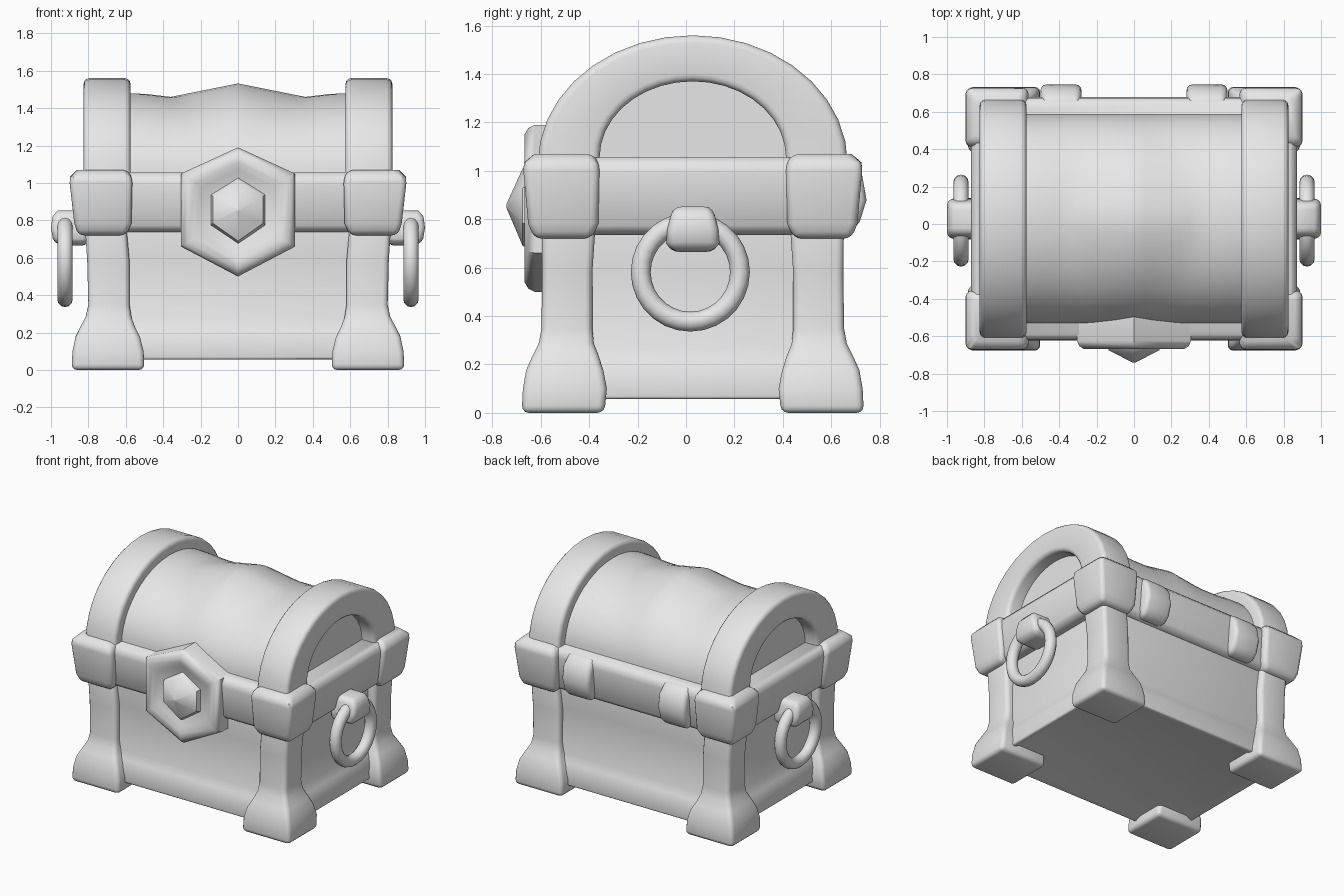
import bpy, bmesh, math

CY = 0.028  # the chest body sits slightly behind the origin because the lock sticks out

if "Cube" in bpy.data.objects:
    bpy.data.objects.remove(bpy.data.objects["Cube"], do_unlink=True)

GREY = (0.8, 0.8, 0.8, 1)
mat = bpy.data.materials.new("plain_grey")
mat.use_nodes = True
mat.diffuse_color = GREY
mat.node_tree.nodes["Principled BSDF"].inputs["Base Color"].default_value = GREY


def finish(obj, angle=45):
    obj.data.materials.clear()
    obj.data.materials.append(mat)
    bpy.ops.object.select_all(action="DESELECT")
    obj.select_set(True)
    bpy.context.view_layer.objects.active = obj
    bpy.ops.object.shade_smooth_by_angle(angle=math.radians(angle))
    return obj


def make(name, bm, bevel=0.0, limit=50, segments=3, smooth=45):
    """Round the sharp edges, then turn the bmesh into a shaded object."""
    bmesh.ops.recalc_face_normals(bm, faces=bm.faces)
    if bevel:
        sharp = [e for e in bm.edges if len(e.link_faces) == 2
                 and e.calc_face_angle() > math.radians(limit)]
        bmesh.ops.bevel(bm, geom=sharp, offset=bevel, segments=segments, profile=0.5,
                        affect="EDGES", clamp_overlap=True)
    mesh = bpy.data.meshes.new(name)
    bm.to_mesh(mesh)
    bm.free()
    obj = bpy.data.objects.new(name, mesh)
    bpy.context.collection.objects.link(obj)
    return finish(obj, smooth)


def loft(rings):
    """Skin a stack of closed rings and cap both ends."""
    bm = bmesh.new()
    loops = [[bm.verts.new(p) for p in ring] for ring in rings]
    n = len(loops[0])
    for a, b in zip(loops, loops[1:]):
        for i in range(n):
            j = (i + 1) % n
            bm.faces.new((a[i], a[j], b[j], b[i]))
    bm.faces.new(loops[0])
    bm.faces.new(loops[-1])
    return bm


def block(sections, sx=1, sy=1):
    """Stack of rectangles given as (z, x0, x1, y0, y1)."""
    return loft([[(sx * x, CY + sy * y, z) for x, y in
                  ((x0, y0), (x1, y0), (x1, y1), (x0, y1))]
                 for z, x0, x1, y0, y1 in sections])


def centred(sections):
    return block([(z, -x, x, -y, y) for z, x, y in sections])


# Body walls with a flared base trim and a recessed underside
bm = centred([(0.05, 0.80, 0.625), (0.17, 0.795, 0.62), (0.22, 0.775, 0.60),
              (0.27, 0.755, 0.58), (0.60, 0.75, 0.575), (0.80, 0.76, 0.585)])
bm.normal_update()
under = [f for f in bm.faces if all(v.co.z < 0.06 for v in f.verts)]
bmesh.ops.inset_region(bm, faces=under, thickness=0.09)
bmesh.ops.translate(bm, verts=under[0].verts, vec=(0, 0, 0.025))
make("body", bm, 0.02)

# Rim band around the top of the body
make("rim_band", centred([(0.735, 0.82, 0.605), (0.77, 0.845, 0.63), (0.99, 0.872, 0.65),
                          (1.03, 0.865, 0.645), (1.055, 0.84, 0.62)]), 0.03)

# Corner posts with flared feet, and rim corner brackets
POST = [(0.0, 0.50, 0.89, 0.365, 0.707), (0.10, 0.505, 0.885, 0.355, 0.702),
        (0.18, 0.525, 0.868, 0.37, 0.688), (0.24, 0.555, 0.838, 0.39, 0.66),
        (0.29, 0.572, 0.812, 0.41, 0.635), (0.35, 0.58, 0.80, 0.415, 0.625),
        (0.58, 0.58, 0.806, 0.415, 0.622), (0.80, 0.60, 0.82, 0.40, 0.625)]
BRACKET = [(0.72, 0.60, 0.855, 0.42, 0.655), (0.78, 0.57, 0.875, 0.39, 0.68),
           (1.0, 0.565, 0.90, 0.385, 0.70), (1.035, 0.57, 0.897, 0.39, 0.697),
           (1.07, 0.59, 0.86, 0.41, 0.655)]
for sx, side in ((1, "left"), (-1, "right")):
    for sy, end in ((-1, "front"), (1, "back")):
        make(f"{end}_{side}_post", block(POST, sx, sy), 0.03)
        make(f"{end}_{side}_rim_bracket", block(BRACKET, sx, sy), 0.03)

# Hinge bulges on the back of the rim
for sx, side in ((1, "left"), (-1, "right")):
    make(f"{side}_hinge", block([(0.74, 0.29, 0.49, 0.58, 0.65), (0.79, 0.28, 0.50, 0.58, 0.69),
                                 (0.88, 0.28, 0.50, 0.58, 0.718), (0.98, 0.28, 0.50, 0.58, 0.70),
                                 (1.05, 0.29, 0.49, 0.58, 0.645)], sx), 0.04)


# Barrel lid, dented and raised to a soft peak in the middle
def arc(a, b, base, n=24):
    return [(CY + a * math.cos(math.pi * i / n), base + b * math.sin(math.pi * i / n))
            for i in range(n + 1)]


def lid_ring(x):
    ring = []
    for y, z in arc(0.56, 0.43, 1.03):
        peak = max(0, 1 - abs(x) / 0.36 - 0.5 * abs(y - CY) / 0.5)
        shoulder = max(0, min(1, (abs(x) - 0.36) / 0.15))
        ring.append((x, y, z + (0.072 * peak + 0.018 * shoulder) * (z - 1.03) / 0.43))
    return ring


make("lid_barrel", loft([lid_ring(-0.72 + 0.06 * i) for i in range(25)]), smooth=50)

# Lid end arches, each a horseshoe around a recessed panel
outer = [(CY - 0.0 + 0.64, 1.0)] + arc(0.64, 0.53, 1.03, 18) + [(CY - 0.64, 1.0)]
inner = [(CY + 0.385, 1.0)] + arc(0.385, 0.315, 1.055, 18) + [(CY - 0.385, 1.0)]
shape = outer + inner[::-1]
for sx, side in ((1, "left"), (-1, "right")):
    bm = bmesh.new()
    half = len(outer)
    loops = [[bm.verts.new((sx * x, y, z)) for y, z in shape] for x in (0.575, 0.825)]
    n = len(shape)
    for i in range(n):
        j = (i + 1) % n
        bm.faces.new((loops[0][i], loops[0][j], loops[1][j], loops[1][i]))
    for ring in loops:
        for i in range(half - 1):
            bm.faces.new((ring[i], ring[i + 1], ring[n - 2 - i], ring[n - 1 - i]))
    make(f"{side}_lid_arch", bm, 0.03)


# Lock plate: a hexagon with a raised border and a sunken middle
def hexagon(y, w, top, shoulder, hip, bottom):
    return [(0, y, top), (w, y, shoulder), (w, y, hip),
            (0, y, bottom), (-w, y, hip), (-w, y, shoulder)]


def plate(y, s):
    return hexagon(y, 0.305 * s, 0.85 + 0.34 * s, 0.85 + 0.20 * s,
                   0.85 - 0.19 * s, 0.85 - 0.35 * s)


make("lock_plate", loft([plate(-0.48, 1), plate(-0.625, 1), plate(-0.652, 0.96),
                         plate(-0.668, 0.88), plate(-0.668, 0.76), plate(-0.645, 0.64)]),
     smooth=40)

# Pointed stud in the middle of the lock
make("lock_stud", loft([hexagon(-0.63, 0.15, 1.035, 0.94, 0.77, 0.67),
                        hexagon(-0.675, 0.135, 1.01, 0.93, 0.785, 0.69),
                        hexagon(-0.741, 0.008, 0.865, 0.858, 0.852, 0.845)]), smooth=40)

# Ring handles and the knobs that hold them
for sx, side in ((1, "left"), (-1, "right")):
    bpy.ops.mesh.primitive_torus_add(major_radius=0.205, minor_radius=0.041, major_segments=28,
                                     minor_segments=12, location=(sx * 0.925, 0.018, 0.582),
                                     rotation=(0, math.pi / 2, 0))
    ring = bpy.context.object
    ring.name = f"{side}_ring_handle"
    finish(ring, 60)
    knob = [(0.665, 0.80, 0.965, -0.085, 0.085), (0.70, 0.80, 0.99, -0.11, 0.11),
            (0.76, 0.80, 1.0, -0.105, 0.105), (0.82, 0.80, 0.992, -0.09, 0.09),
            (0.852, 0.80, 0.965, -0.08, 0.08)]
    make(f"{side}_handle_knob", block(knob, sx), 0.035, smooth=60)
